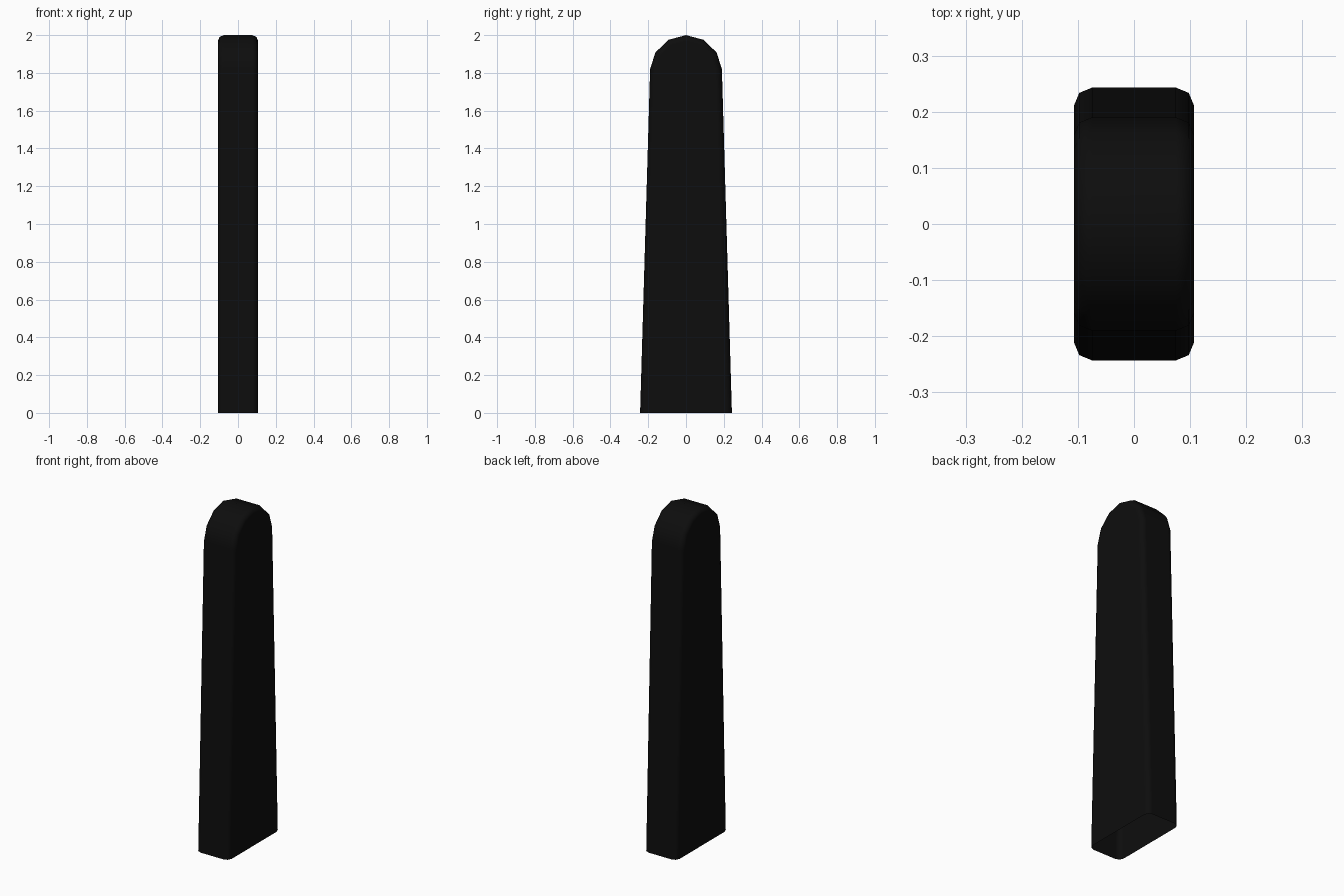
import bpy, bmesh

if "Cube" in bpy.data.objects:
    bpy.data.objects.remove(bpy.data.objects["Cube"])

HALF_X = 0.107   # half thickness
BEVEL = 0.032    # rounded rim size

# Round-topped tapering outline in the y-z plane, open at the base
half = [(0.243, 0), (0.19, 1.82), (0.162, 1.908), (0.093, 1.975)]
outline = half + [(0, 2)] + [(-y, z) for y, z in reversed(half)]

bm = bmesh.new()
right = [bm.verts.new((HALF_X, y, z)) for y, z in outline]
left = [bm.verts.new((-HALF_X, y, z)) for y, z in outline]
bm.faces.new(right)
bm.faces.new(left[::-1])
rim = []
for i in range(len(outline) - 1):
    bm.faces.new((right[i], left[i], left[i + 1], right[i + 1]))
    rim += [bm.edges.get((s[i], s[i + 1])) for s in (right, left)]
bmesh.ops.recalc_face_normals(bm, faces=bm.faces)

# Rounded rims on both broad sides
bmesh.ops.bevel(bm, geom=rim, offset=BEVEL, offset_type='OFFSET',
                segments=2, profile=0.5, affect='EDGES')
for v in bm.verts:
    if v.co.z < 0.01:
        v.co.z = 0
for f in bm.faces:
    f.smooth = True

mesh = bpy.data.meshes.new("tapered_post")
bm.to_mesh(mesh)
bm.free()
post = bpy.data.objects.new("tapered_post", mesh)
bpy.context.collection.objects.link(post)

# Flat-looking broad faces with soft rims
wn = post.modifiers.new("weighted_normals", 'WEIGHTED_NORMAL')
wn.weight = 80

black = bpy.data.materials.new("black")
black.diffuse_color = (0.004, 0.004, 0.004, 1)
black.use_nodes = True
black.node_tree.nodes["Principled BSDF"].inputs["Base Color"].default_value = black.diffuse_color
mesh.materials.append(black)
